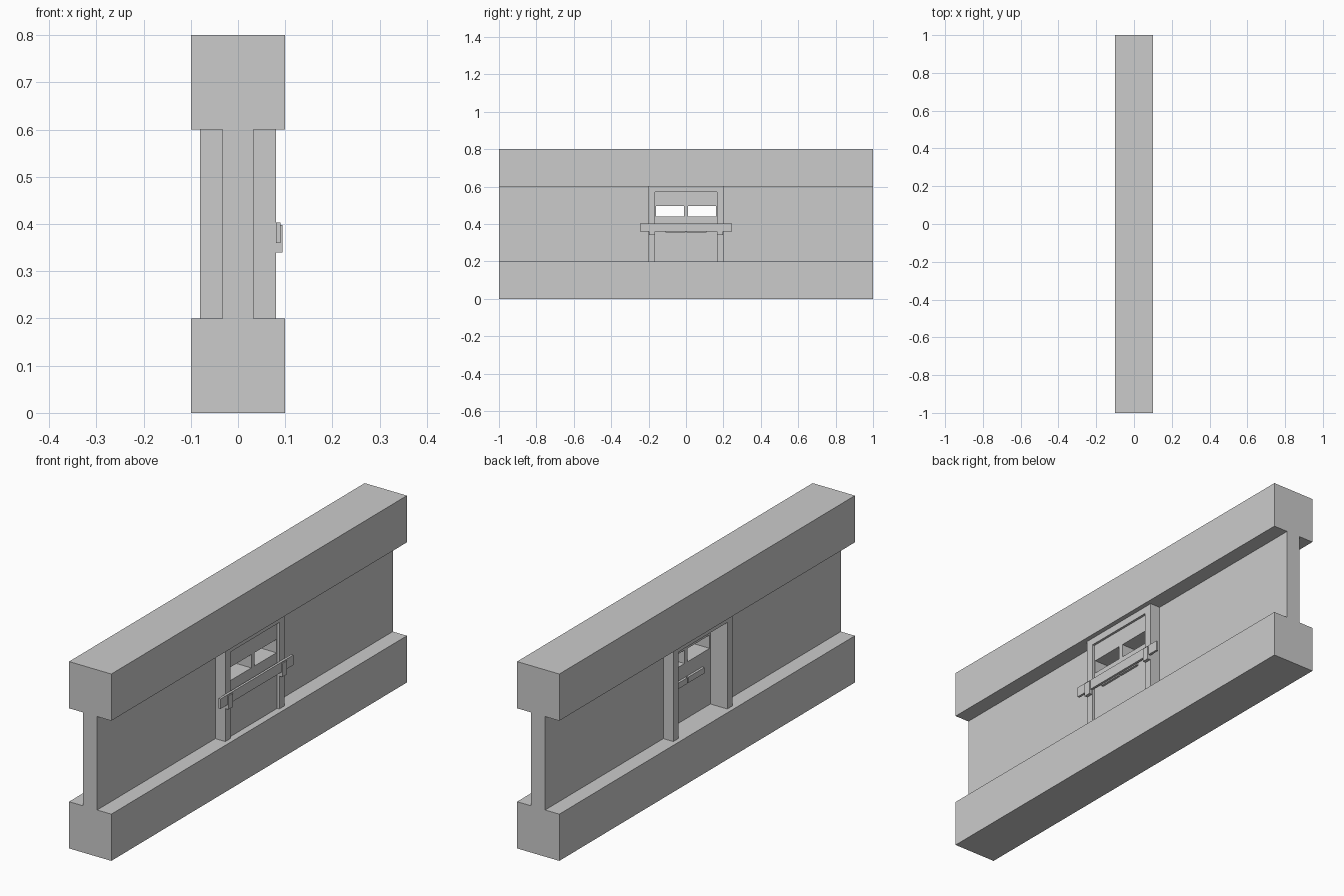
import bpy
import bmesh

if "Cube" in bpy.data.objects:
    bpy.data.objects.remove(bpy.data.objects["Cube"])


def finish(name, bm):
    bmesh.ops.recalc_face_normals(bm, faces=bm.faces)
    mesh = bpy.data.meshes.new(name)
    bm.to_mesh(mesh)
    bm.free()
    obj = bpy.data.objects.new(name, mesh)
    bpy.context.collection.objects.link(obj)
    return obj


def prism(name, profile, x0, x1):
    """Extrude a (y, z) profile along x."""
    bm = bmesh.new()
    face = bm.faces.new([bm.verts.new((x0, y, z)) for y, z in profile])
    ext = bmesh.ops.extrude_face_region(bm, geom=[face], use_keep_orig=True)
    verts = [g for g in ext["geom"] if isinstance(g, bmesh.types.BMVert)]
    bmesh.ops.translate(bm, verts=verts, vec=(x1 - x0, 0, 0))
    return finish(name, bm)


def rect(y0, y1, z0, z1):
    return [(y0, z0), (y1, z0), (y1, z1), (y0, z1)]


def box(name, x0, x1, y0, y1, z0, z1):
    return prism(name, rect(y0, y1, z0, z1), x0, x1)


def windowed_panel(name, outer, inner, x0, x1):
    """Rectangular slab with one rectangular through-hole."""
    bm = bmesh.new()
    loops = [[bm.verts.new((x, y, z)) for y, z in loop]
             for x, loop in ((x0, outer), (x1, outer), (x1, inner), (x0, inner))]
    for a, b in zip(loops, loops[1:] + loops[:1]):
        for i in range(4):
            j = (i + 1) % 4
            bm.faces.new((a[i], a[j], b[j], b[i]))
    return finish(name, bm)


# Wall base and top beams
box("base_beam", -0.1, 0.1, -1, 1, 0, 0.2)
box("top_beam", -0.1, 0.1, -1, 1, 0.6, 0.8)

# Door frame: two jambs and a lintel
prism("door_frame", [(-0.2, 0.2), (-0.165, 0.2), (-0.165, 0.57), (0.165, 0.57),
                     (0.165, 0.2), (0.2, 0.2), (0.2, 0.6), (-0.2, 0.6)], -0.08, 0.08)

for side, s in (("left", -1), ("right", 1)):
    # Thin wall beside the door
    box(f"{side}_wall", -0.033, 0.033, *sorted((s * 0.2, s)), 0.2, 0.6)

    # Door leaf with a window slot
    windowed_panel(f"{side}_door_leaf",
                   rect(*sorted((0, s * 0.165)), 0.2, 0.57),
                   rect(*sorted((s * 0.01, s * 0.16)), 0.44, 0.497), 0, 0.07)

    # Push bars on both faces of the leaf
    ys = sorted((s * 0.004, s * 0.11))
    box(f"{side}_front_handle", 0.07, 0.08, *ys, 0.355, 0.38)
    box(f"{side}_back_handle", -0.01, 0, *ys, 0.355, 0.38)

    # Hooked bracket holding the barring plank
    ys = sorted((s * 0.167, s * 0.198))
    box(f"{side}_bracket_shelf", 0.08, 0.094, *ys, 0.34, 0.36)
    box(f"{side}_bracket_lip", 0.09, 0.094, *ys, 0.36, 0.398)

# Plank barring the door
box("barring_plank", 0.08, 0.09, -0.247, 0.247, 0.36, 0.403)
